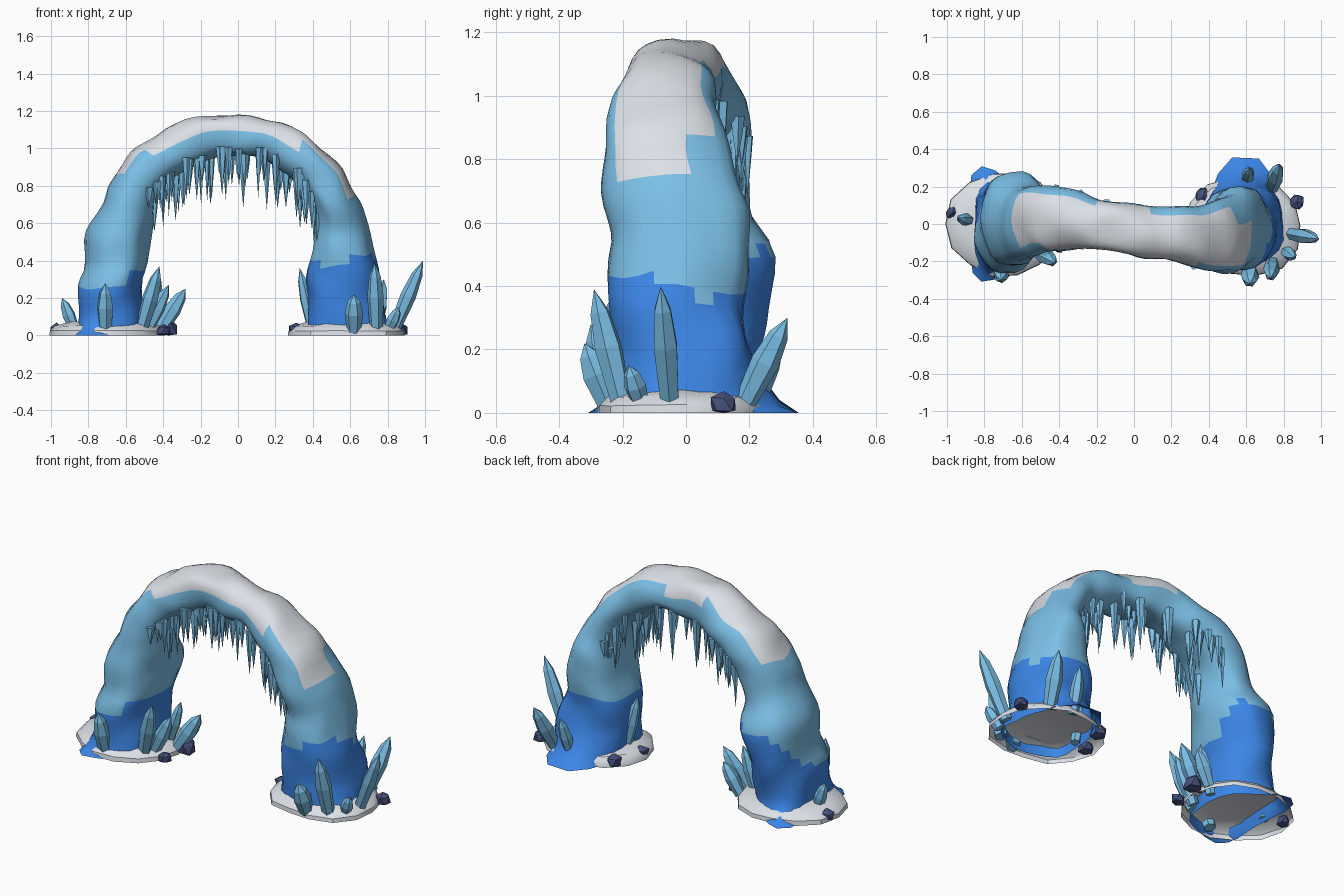
import bpy, bmesh, math, random
from mathutils import Vector, noise

random.seed(4)
if "Cube" in bpy.data.objects:
    bpy.data.objects.remove(bpy.data.objects["Cube"], do_unlink=True)


def material(name, colour):
    mat = bpy.data.materials.new(name)
    mat.use_nodes = True
    mat.diffuse_color = (*colour, 1)
    mat.node_tree.nodes["Principled BSDF"].inputs["Base Color"].default_value = (*colour, 1)
    return mat


snow = material("snow white", (0.72, 0.76, 0.81))
ice = material("pale ice blue", (0.2, 0.52, 0.79))
deep_ice = material("deep ice blue", (0.045, 0.24, 0.8))
stone = material("dark slate", (0.06, 0.08, 0.2))


def finish(bm, name, mats, angle=None):
    mesh = bpy.data.meshes.new(name)
    bm.to_mesh(mesh)
    bm.free()
    obj = bpy.data.objects.new(name, mesh)
    bpy.context.collection.objects.link(obj)
    for mat in mats:
        mesh.materials.append(mat)
    if angle:
        bpy.ops.object.select_all(action='DESELECT')
        obj.select_set(True)
        bpy.context.view_layer.objects.active = obj
        bpy.ops.object.shade_smooth_by_angle(angle=math.radians(angle))


def bridge(bm, lower, upper):
    n = len(lower)
    return [bm.faces.new((lower[i], lower[(i + 1) % n], upper[(i + 1) % n], upper[i]))
            for i in range(n)]


# Arch stations: outer x, z, inner x, z, front y, back y
STATIONS = [
    (-.87, 0, -.51, 0, -.26, .23), (-.86, .12, -.52, .12, -.26, .23),
    (-.84, .3, -.51, .3, -.25, .25), (-.81, .5, -.47, .48, -.22, .28),
    (-.73, .7, -.46, .64, -.19, .21), (-.65, .87, -.43, .76, -.18, .2),
    (-.54, 1.01, -.36, .83, -.15, .22), (-.41, 1.08, -.28, .89, -.14, .2),
    (-.22, 1.17, -.15, .94, -.15, .13), (0, 1.17, 0, .96, -.18, .11),
    (.2, 1.14, .14, .93, -.2, .09), (.38, 1.06, .27, .87, -.23, .08),
    (.52, .93, .36, .78, -.26, .12), (.62, .75, .41, .66, -.26, .17),
    (.69, .58, .42, .52, -.25, .2), (.74, .4, .39, .36, -.24, .19),
    (.78, .2, .37, .2, -.23, .2), (.82, 0, .38, 0, -.23, .22)]
LAST = len(STATIONS) - 1
# Pointed toes at the feet: station, angle in degrees, reach
TOES = ((0, 60, .11), (0, -62, .08), (LAST, 90, .14))


def station(t):
    i = min(int(t), LAST - 1)
    a, b, c, d = (STATIONS[max(0, min(k, LAST))] for k in range(i - 1, i + 3))
    u = t - i
    return [q + u / 2 * (r - p + u * (2 * p - 5 * q + 4 * r - s + u * (3 * (q - r) + s - p)))
            for p, q, r, s in zip(a, b, c, d)]


def arch_point(t, angle):
    """Angle 0 is the outer side of the arch, a quarter turn is the back."""
    ox, oz, ix, iz, front, back = station(t)
    c, s = (math.copysign(abs(f(angle)) ** 0.85, f(angle)) for f in (math.cos, math.sin))
    centre = Vector(((ox + ix) / 2, (front + back) / 2, (oz + iz) / 2))
    arm = Vector(((ox - ix) / 2 * c, (back - front) / 2 * s, (oz - iz) / 2 * c))
    p = centre + arm
    p += noise.noise_vector(p * 5.5) * 0.03
    for end, toe, reach in TOES:
        near = max(0, 1 - abs(t - end)) ** 2
        p += arm.normalized() * reach * near * max(0, math.cos(angle - math.radians(toe))) ** 7
    if t in (0, LAST):
        p.z = 0
    return p


def arch_colour(t, angle, z):
    """0 is snow, 1 pale ice, 2 deep ice."""
    s = math.sin(math.radians(angle))
    if t < LAST / 2:
        limit = (0.33 if abs(angle) > 112 else 0.26) + 0.23 * max(0, s)
        start = 4.9
    else:
        limit = 0.36 if angle > 15 else 0.38 if angle < -85 else 0.42
        start = 0
    if z < limit:
        return 2
    front_edge = -84 if 6.2 < t < 11 else -56
    back_edge = 42 if t < 8 else 84 if t < 9.6 else 54
    end = 12.2 if angle > 20 else 13.1
    return 0 if start < t < end and front_edge < angle < back_edge else 1


# Arch: an open tube, coloured in snow, pale and deep bands
SIDES, STEPS = 22, 4
bm = bmesh.new()
rings = [[bm.verts.new(arch_point(k / STEPS, math.tau * j / SIDES)) for j in range(SIDES)]
         for k in range(LAST * STEPS + 1)]
for k in range(LAST * STEPS):
    for j, face in enumerate(bridge(bm, rings[k], rings[k + 1])):
        angle = (360 * (j + 0.5) / SIDES + 180) % 360 - 180
        face.material_index = arch_colour((k + 0.5) / STEPS, angle,
                                          face.calc_center_median().z)
bmesh.ops.recalc_face_normals(bm, faces=bm.faces)
finish(bm, "ice_arch", [snow, ice, deep_ice], 40)


# Snow mounds: low domes, open below, that the feet stand in
def snow_mound(name, x, y, rx, ry):
    bm = bmesh.new()
    n = 14
    wobble = [random.uniform(0.94, 1.05) for _ in range(n)]
    levels = []
    for scale, z in ((1, 0), (0.99, 0.025), (0.9, 0.052), (0.65, 0.072)):
        levels.append([bm.verts.new((
            x + rx * scale * w * math.cos(math.tau * i / n),
            y + ry * scale * w * math.sin(math.tau * i / n),
            z * random.uniform(0.88, 1.1))) for i, w in enumerate(wobble)])
    for lower, upper in zip(levels, levels[1:]):
        bridge(bm, lower, upper)
    bm.faces.new(levels[-1])
    finish(bm, name, [snow], 35)


snow_mound("right_snow_mound", -.69, 0, .31, .29)
snow_mound("left_snow_mound", .59, -.01, .31, .28)


# Shards: a base ring, swelling or tapering to a point
def shard(bm, base, tip, profile, sides):
    base, tip = Vector(base), Vector(tip)
    axis = tip - base
    turn = axis.to_track_quat('Z', 'Y')
    spin = random.random()
    levels = [[bm.verts.new(base + axis * h + turn @ Vector((
        r * math.cos(math.tau * (i + spin) / sides),
        r * math.sin(math.tau * (i + spin) / sides), 0))) for i in range(sides)]
        for h, r in profile]
    bm.faces.new(levels[0][::-1])
    for lower, upper in zip(levels, levels[1:]):
        bridge(bm, lower, upper)
    point = bm.verts.new(tip)
    for i in range(sides):
        bm.faces.new((levels[-1][i], levels[-1][(i + 1) % sides], point))


def crystals(name, spots):
    bm = bmesh.new()
    for x, y, tx, ty, tz, r in spots:
        shard(bm, (x, y, 0.02), (tx, ty, tz),
              ((0, r * 0.75), (0.5, r), (0.8, r * 0.7)), 6)
    finish(bm, name, [ice])


crystals("right_foot_crystals", [
    (-.87, .02, -.94, .03, .2, .035), (-.71, -.23, -.71, -.3, .28, .045),
    (-.52, -.14, -.42, -.21, .37, .045), (-.49, -.1, -.37, -.1, .27, .04),
    (-.42, .02, -.28, .05, .25, .045), (-.43, .1, -.33, .12, .2, .04),
    (-.49, .04, -.41, .05, .29, .035)])
crystals("left_foot_crystals", [
    (.4, 0, .33, -.02, .36, .035), (.62, -.24, .62, -.32, .22, .05),
    (.74, -.2, .73, -.29, .39, .045), (.8, -.14, .86, -.18, .15, .035),
    (.83, -.05, .99, -.08, .4, .042), (.73, .18, .78, .32, .3, .045),
    (.6, .22, .62, .3, .27, .035)])

# Icicles along the underside, longest near the crown
bm = bmesh.new()
COUNT = 66
for i in range(COUNT):
    t = 4.7 + 8.6 * (i + random.random()) / COUNT
    root = arch_point(t, math.radians(random.uniform(118, 242))) + Vector((0, 0, 0.01))
    length = random.uniform(0.12, 0.3) * (1.05 - 0.06 * abs(t - 9))
    r = random.uniform(0.015, 0.026)
    shard(bm, root, root - Vector((0, 0, length)), ((0, r), (0.4, r * 0.65)), 5)
finish(bm, "icicles", [ice])

# Rocks at the edge of the snow
bm = bmesh.new()
for x, y, r in ((-.97, .06, .04), (-.4, -.12, .04), (-.37, .04, .055),
                (.31, -.02, .045), (.37, .15, .045), (.87, .12, .045)):
    for v in bmesh.ops.create_icosphere(bm, subdivisions=1, radius=r)["verts"]:
        v.co = v.co * random.uniform(0.85, 1.15) + Vector((x, y, r * 0.6))
        v.co.z = max(v.co.z, 0)
finish(bm, "rocks", [stone])
